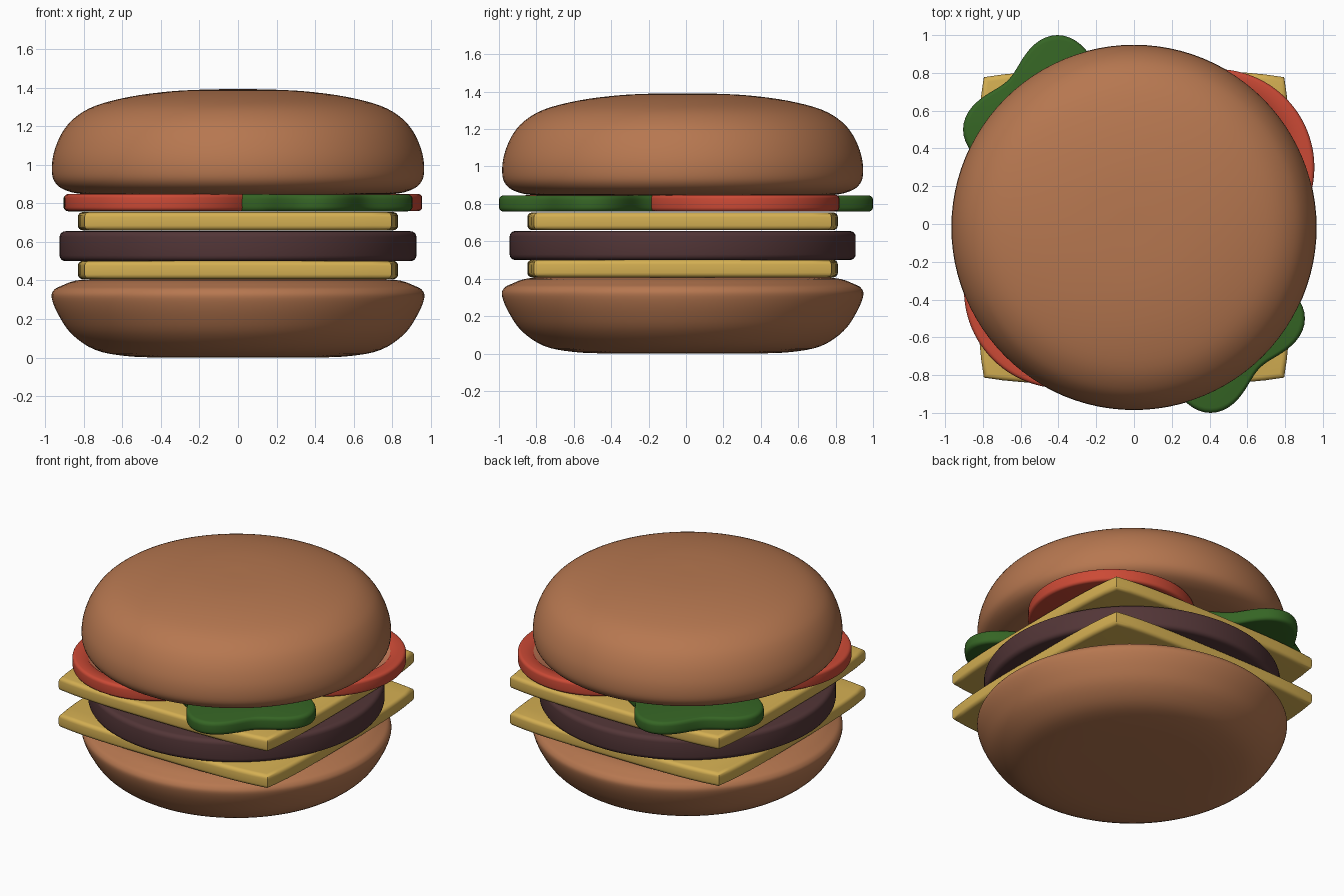
import bpy
import bmesh
from math import cos, sin, pi, radians

old = bpy.data.objects.get("Cube")
if old:
    bpy.data.objects.remove(old, do_unlink=True)


def material(name, r, g, b):
    m = bpy.data.materials.new(name)
    m.use_nodes = True
    m.diffuse_color = (r, g, b, 1)
    node = m.node_tree.nodes["Principled BSDF"]
    node.inputs["Base Color"].default_value = (r, g, b, 1)
    node.inputs["Roughness"].default_value = 0.7
    return m


BUN = material("toasted_bun", 0.47, 0.185, 0.08)
CHEESE = material("cheese_yellow", 0.66, 0.43, 0.085)
MEAT = material("grilled_meat", 0.085, 0.036, 0.038)
TOMATO = material("tomato_red", 0.6, 0.068, 0.036)
FLESH = material("tomato_flesh", 0.56, 0.2, 0.1)
LETTUCE = material("lettuce_green", 0.036, 0.13, 0.018)


def loft(name, outline, rings, centre, mats, angle=50):
    """Stack scaled copies of an outline; rings are (scale, z), bottom to top."""
    bm = bmesh.new()
    loops = [[bm.verts.new((x * s, y * s, z)) for x, y in outline] for s, z in rings]
    n = len(outline)
    for low, high in zip(loops, loops[1:]):
        for i in range(n):
            j = (i + 1) % n
            bm.faces.new((low[i], low[j], high[j], high[i]))
    bm.faces.new(loops[0][::-1])
    # the top cap takes the last material
    bm.faces.new(loops[-1]).material_index = len(mats) - 1
    mesh = bpy.data.meshes.new(name)
    bm.to_mesh(mesh)
    bm.free()
    for m in mats:
        mesh.materials.append(m)
    obj = bpy.data.objects.new(name, mesh)
    obj.location = (*centre, 0)
    bpy.context.collection.objects.link(obj)
    bpy.ops.object.select_all(action="DESELECT")
    obj.select_set(True)
    bpy.context.view_layer.objects.active = obj
    bpy.ops.object.shade_smooth_by_angle(angle=radians(angle))
    return obj


def polar(radius, n=96):
    """Closed outline from a radius function of the angle."""
    return [(radius(t) * cos(t), radius(t) * sin(t))
            for t in (2 * pi * i / n for i in range(n))]


def slab(z0, z1, edge, size):
    """Rings of a flat slice with a rounded rim."""
    arc = [(1 - edge * (1 - sin(a)) / size, edge * (1 - cos(a)))
           for a in (pi / 8 * k for k in range(5))]
    return [(s, z0 + h) for s, h in arc] + [(s, z1 - h) for s, h in reversed(arc)]


def smooth_profile(points, steps=4):
    """Catmull-Rom curve through the profile points."""
    pts = [points[0]] + points + [points[-1]]
    out = []
    for a, b, c, d in zip(pts, pts[1:], pts[2:], pts[3:]):
        for k in range(steps):
            t = k / steps
            out.append(tuple(
                0.5 * (2 * q + (r - p) * t + (2 * p - 5 * q + 4 * r - s) * t * t
                       + (3 * q - p - 3 * r + s) * t ** 3)
                for p, q, r, s in zip(a, b, c, d)))
    return out + [points[-1]]


MIDDLE = (0, -0.018)
circle = polar(lambda t: 1)

# Buns
bottom_profile = [(0.4, 0), (0.58, 0.008), (0.74, 0.04), (0.86, 0.12), (0.93, 0.22),
                  (0.965, 0.305), (0.958, 0.345), (0.92, 0.37), (0.8, 0.405), (0.5, 0.405)]
top_profile = [(0.6, 0.845), (0.8, 0.847), (0.9, 0.87), (0.95, 0.91), (0.965, 0.97),
               (0.955, 1.06), (0.915, 1.16), (0.85, 1.24), (0.74, 1.305), (0.56, 1.352),
               (0.35, 1.38), (0.15, 1.39), (0.02, 1.391)]
loft("bottom_bun", circle, smooth_profile(bottom_profile), MIDDLE, [BUN])
loft("top_bun", circle, smooth_profile(top_profile), MIDDLE, [BUN])

# Meat patty
loft("patty", polar(lambda t: 0.925), slab(0.5, 0.655, 0.03, 0.925), MIDDLE, [MEAT])

# Cheese slices: squares with slightly bowed sides
side = [(0.795 + 0.035 * (1 - u ** 4), 0.795 * u) for u in (k / 8 - 1 for k in range(16))]
square = []
for turn in range(4):
    square += side
    side = [(-y, x) for x, y in side]
for name, z in (("lower_cheese", 0.407), ("upper_cheese", 0.66)):
    loft(name, square, slab(z, z + 0.094, 0.025, 0.83), MIDDLE, [CHEESE])

# Tomato slices with a sunken centre on top
R = 0.52
for name, centre in (("front_tomato", (-0.38, -0.35)), ("back_tomato", (0.435, 0.3))):
    rings = slab(0.76, 0.848, 0.02, R) + [(0.83, 0.848), (0.81, 0.838)]
    loft(name, polar(lambda t: R), rings, centre, [TOMATO, FLESH])

# Lettuce leaves with four wavy lobes
leaf = polar(lambda t: 0.435 + 0.065 * cos(4 * t))
for name, centre in (("front_lettuce", (0.405, -0.5)), ("back_lettuce", (-0.405, 0.5))):
    loft(name, leaf, slab(0.758, 0.846, 0.025, 0.47), centre, [LETTUCE])
